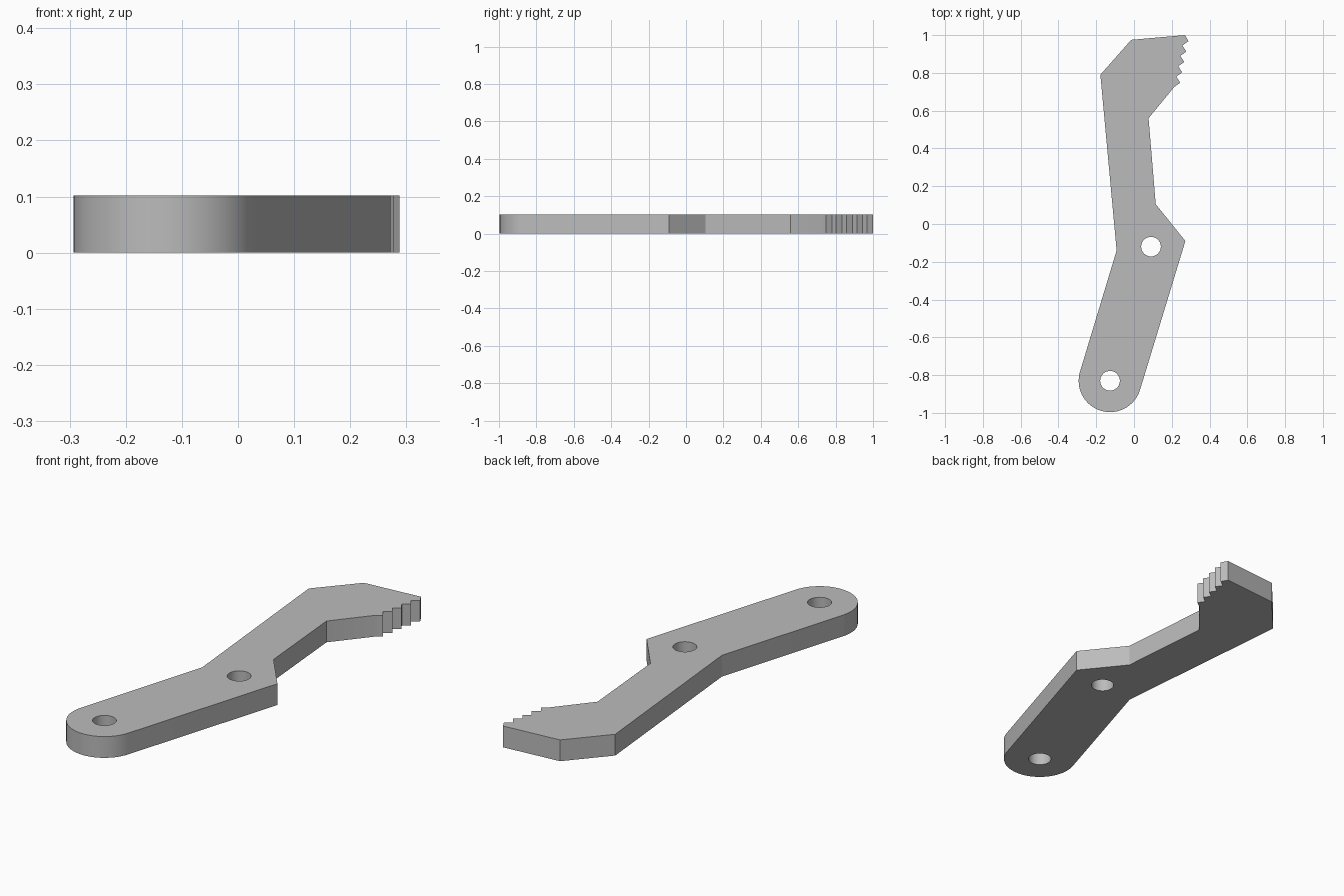
import bpy
import bmesh
from math import cos, sin, pi, radians
from mathutils import Vector

THICKNESS = 0.102
PIVOT_END = (-0.127, -0.83)
PIVOT_MID = (0.09, -0.12)

default_cube = bpy.data.objects.get("Cube")
if default_cube:
    bpy.data.objects.remove(default_cube, do_unlink=True)


def arc(centre, radius, start, sweep, steps):
    """Points along an arc, both ends included."""
    return [(centre[0] + radius * cos(start + sweep * i / steps),
             centre[1] + radius * sin(start + sweep * i / steps))
            for i in range(steps + 1)]


def circle(centre, radius, steps=40):
    return arc(centre, radius, 0, 2 * pi, steps)[:-1]


def add_loop(bm, points):
    """Closed loop of edges on the ground plane."""
    verts = [bm.verts.new((x, y, 0)) for x, y in points]
    return [bm.edges.new((a, b)) for a, b in zip(verts, verts[1:] + verts[:1])]


# Jaw teeth: a repeated tip and notch
teeth = []
for i in range(5):
    dx, dy = -0.0108 * i, -0.055 * i
    teeth += [(0.288 + dx, 0.968 + dy), (0.256 + dx, 0.945 + dy)]

# Outline: jaw, neck, elbow, rounded handle end, back
outline = [(-0.015, 0.975), (0.27, 1.0)] + teeth
outline += [(0.077, 0.56), (0.115, 0.105), (0.272, -0.09)]
outline += arc(PIVOT_END, 0.166, radians(-16.8), -pi, 32)
outline += [(-0.092, -0.14), (-0.178, 0.79)]

# Flat plate with two pivot holes, extruded to thickness
bm = bmesh.new()
edges = add_loop(bm, outline)
for centre in (PIVOT_END, PIVOT_MID):
    edges += add_loop(bm, circle(centre, 0.052))
bmesh.ops.triangle_fill(bm, edges=edges, use_beauty=True, normal=Vector((0, 0, 1)))
result = bmesh.ops.extrude_face_region(bm, geom=bm.faces[:], use_keep_orig=True)
top_verts = [g for g in result["geom"] if isinstance(g, bmesh.types.BMVert)]
bmesh.ops.translate(bm, verts=top_verts, vec=(0, 0, THICKNESS))
bmesh.ops.recalc_face_normals(bm, faces=bm.faces[:])

mesh = bpy.data.meshes.new("toothed_lever")
bm.to_mesh(mesh)
bm.free()
lever = bpy.data.objects.new("toothed_lever", mesh)
bpy.context.collection.objects.link(lever)

# Plain grey material
grey = bpy.data.materials.new("plain_grey")
grey.use_nodes = True
colour = (0.5, 0.5, 0.5, 1)
grey.diffuse_color = colour
grey.node_tree.nodes["Principled BSDF"].inputs["Base Color"].default_value = colour
mesh.materials.append(grey)

# Smooth rounded walls, sharp corners
bpy.ops.object.select_all(action="DESELECT")
lever.select_set(True)
bpy.context.view_layer.objects.active = lever
bpy.ops.object.shade_smooth_by_angle(angle=radians(20))
